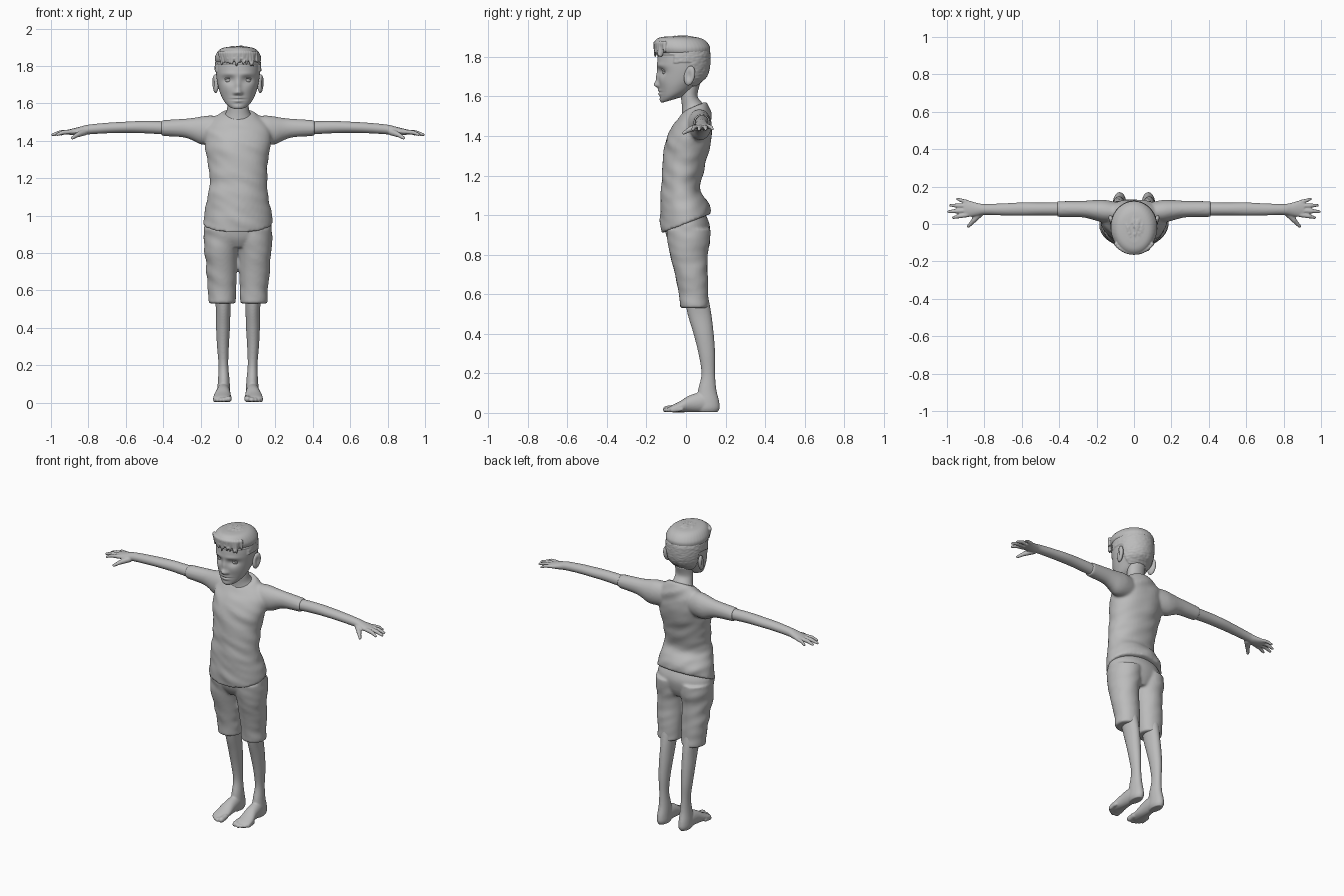
import bpy, bmesh, math, random
from math import sin, cos, pi, radians, sqrt, exp
from mathutils import Vector, Matrix, noise

cube = bpy.data.objects.get("Cube")
if cube:
    bpy.data.objects.remove(cube, do_unlink=True)

random.seed(4)
clay = bpy.data.materials.new("plain_grey")
clay.use_nodes = True
GREY = (0.5, 0.5, 0.5, 1)
clay.diffuse_color = GREY
clay.node_tree.nodes["Principled BSDF"].inputs["Base Color"].default_value = GREY


# ---------- helpers ----------
def spline(rows, steps=6):
    """Smoothly interpolate a short table of section values."""
    out, last = [], len(rows) - 1
    for i in range(last):
        quad = zip(rows[max(i - 1, 0)], rows[i], rows[i + 1], rows[min(i + 2, last)])
        quad = list(quad)
        for k in range(steps):
            t = k / steps
            out.append([b + t / 2 * (c - a + t * (2*a - 5*b + 4*c - d + t * (3*(b - c) + d - a)))
                        for a, b, c, d in quad])
    return out + [list(rows[-1])]


def loft(bm, rings, seg=40):
    """Skin a list of elliptical rings (centre, first radius, second radius)."""
    loops = []
    for c, u, v in rings:
        loops.append([bm.verts.new(c + u * cos(2*pi*j/seg) + v * sin(2*pi*j/seg)) for j in range(seg)])
    for a, b in zip(loops, loops[1:]):
        for j in range(seg):
            k = (j + 1) % seg
            bm.faces.new((a[j], a[k], b[k], b[j]))
    bm.faces.new(loops[0][::-1])
    bm.faces.new(loops[-1])


def standing(bm, rows, side=1, steps=6, seg=40):
    """Rows: height, front y, back y, inner x, outer x, tilt."""
    rings = []
    for z, f, b, x0, x1, tilt in spline(rows, steps):
        r = (b - f) / 2
        rings.append((Vector((side * (x0 + x1) / 2, (f + b) / 2, z)),
                      Vector(((x1 - x0) / 2, 0, 0)), Vector((0, r, r * tilt))))
    loft(bm, rings, seg)


def centred(bm, rows, **kw):
    """Rows: height, front y, back y, half width, tilt."""
    standing(bm, [(z, f, b, -w, w, t) for z, f, b, w, t in rows], **kw)


def reaching(bm, rows, side):
    """Rows along x: x, y, z, depth radius, height radius."""
    loft(bm, [(Vector((side * x, y, z)), Vector((0, ry, 0)), Vector((0, 0, rz)))
              for x, y, z, ry, rz in spline(rows)])


def capsule(bm, p, q, r0, r1, seg=14):
    p, q = Vector(p), Vector(q)
    d = (q - p).normalized()
    u = d.orthogonal().normalized()
    v = d.cross(u)
    ends = [(p, r0, a) for a in (-80, -45, 0)] + [(q, r1, a) for a in (0, 45, 80)]
    loft(bm, [(c + d * r * sin(radians(a)), u * r * cos(radians(a)), v * r * cos(radians(a)))
              for c, r, a in ends], seg)


def ball(bm, centre, radii, turn=0):
    m = Matrix.Translation(centre) @ Matrix.Rotation(turn, 4, "X") @ Matrix.Diagonal((*radii, 1))
    return bmesh.ops.create_uvsphere(bm, u_segments=28, v_segments=20, radius=1, matrix=m)["verts"]


def finish(bm, name, voxel=0, smooth=0):
    """Turn a bmesh into an object, optionally fusing its shells together."""
    bmesh.ops.recalc_face_normals(bm, faces=bm.faces)
    for f in bm.faces:
        f.smooth = True
    mesh = bpy.data.meshes.new(name)
    bm.to_mesh(mesh)
    bm.free()
    mesh.materials.append(clay)
    ob = bpy.data.objects.new(name, mesh)
    bpy.context.collection.objects.link(ob)
    if voxel:
        fuse = ob.modifiers.new("fuse", "REMESH")
        fuse.mode, fuse.voxel_size, fuse.use_smooth_shade = "VOXEL", voxel, True
        soft = ob.modifiers.new("soften", "SMOOTH")
        soft.factor, soft.iterations = 0.5, smooth
    return ob


def wrinkle(bm, amount):
    bm.normal_update()
    for v in bm.verts:
        p = Vector((v.co.x * 8, v.co.y * 8, v.co.z * 20 + v.co.x * 9))
        v.co += Vector((v.co.x, v.co.y, 0)).normalized() * amount * noise.noise(p)


# ---------- shirt ----------
bm = bmesh.new()
centred(bm, [(.957, -.125, .125, .188, .4), (1.0, -.13, .122, .182, .35), (1.06, -.13, .1, .17, .2),
             (1.13, -.126, .07, .158, 0), (1.2, -.122, .085, .153, 0), (1.3, -.115, .11, .164, 0),
             (1.38, -.1, .128, .174, 0), (1.45, -.07, .13, .175, .05), (1.5, -.04, .125, .15, .2),
             (1.535, -.025, .108, .105, .4), (1.55, -.01, .095, .085, .45)])
wrinkle(bm, .009)
for s in (1, -1):
    reaching(bm, [(.06, .06, 1.46, .05, .07), (.15, .068, 1.457, .06, .078), (.2, .073, 1.455, .056, .074),
                  (.25, .078, 1.463, .047, .058), (.3, .08, 1.468, .043, .049), (.41, .08, 1.468, .042, .042)], s)
finish(bm, "shirt", .008, 5)

# ---------- shorts ----------
bm = bmesh.new()
for s in (1, -1):
    standing(bm, [(.53, -.03, .115, .012, .156, 0), (.6, -.036, .113, .009, .161, 0),
                  (.7, -.056, .11, .006, .169, 0), (.8, -.08, .108, .002, .178, 0),
                  (.86, -.092, .121, -.01, .183, 0), (.93, -.1, .122, -.02, .184, 0)], s)
wrinkle(bm, .007)
centred(bm, [(.83, -.065, .09, .08, 0), (.88, -.095, .112, .165, 0),
             (.95, -.11, .12, .18, 0), (1.02, -.11, .09, .15, 0)])
finish(bm, "shorts", .008, 4)

# ---------- arms with hands ----------
FINGERS = [(.118, .135, .95, .009), (.096, .1, .985, .0105), (.072, .066, .995, .011), (.049, .034, .97, .0105)]
for s, label in ((1, "left"), (-1, "right")):
    bm = bmesh.new()
    reaching(bm, [(.35, .08, 1.467, .036, .036), (.5, .08, 1.473, .034, .033), (.6, .08, 1.472, .035, .03),
                  (.7, .078, 1.468, .032, .028), (.8, .078, 1.46, .029, .026), (.84, .078, 1.453, .035, .023),
                  (.88, .081, 1.448, .043, .018), (.91, .084, 1.446, .042, .013)], s)
    for base, tip, reach, r in FINGERS:
        mid = (s * (.45 + reach / 2), (base + tip) / 2, 1.445)
        capsule(bm, (s * .89, base, 1.448), mid, r * 1.2, r * 1.1)
        capsule(bm, mid, (s * (reach - .004), tip, 1.433), r * 1.1, r * .75)
    capsule(bm, (s * .82, .06, 1.447), (s * .858, .018, 1.432), .019, .014)
    capsule(bm, (s * .858, .018, 1.432), (s * .885, -.012, 1.415), .013, .009)
    finish(bm, label + "_arm", .0045, 3)

# ---------- legs with feet ----------
TOES = [(.05, -.1, .017), (.075, -.104, .0125), (.093, -.095, .012), (.109, -.083, .0115), (.123, -.068, .011)]
for s, label in ((1, "left"), (-1, "right")):
    bm = bmesh.new()
    standing(bm, [(.6, -.01, .11, .035, .13, 0), (.5, .008, .128, .04, .118, 0), (.4, .038, .14, .043, .117, 0),
                  (.3, .063, .147, .049, .112, 0), (.2, .078, .147, .052, .104, 0), (.12, .062, .153, .045, .107, 0),
                  (.06, .05, .167, .042, .112, 0), (.025, .05, .17, .042, .112, 0), (.004, .06, .16, .05, .104, 0)], s)
    foot = [(.13, .077, .045, .03, .042), (.08, .078, .053, .036, .05), (.02, .08, .046, .04, .043),
            (-.03, .084, .031, .047, .028), (-.07, .085, .021, .047, .018), (-.085, .082, .018, .038, .012)]
    loft(bm, [(Vector((s * x, y, z)), Vector((rx, 0, 0)), Vector((0, 0, rz)))
              for y, x, z, rx, rz in spline(foot)])
    for x, tip, r in TOES:
        capsule(bm, (s * x, tip + .045, r + .008), (s * x, tip, r + .002), r, r)
    finish(bm, label + "_leg", .005, 3)

# ---------- neck ----------
bm = bmesh.new()
centred(bm, [(1.47, -.03, .12, .12, .3), (1.52, -.022, .103, .083, .4), (1.555, -.02, .08, .062, .3),
             (1.6, -.025, .058, .056, .1), (1.66, -.03, .07, .058, 0)])
finish(bm, "neck")

# ---------- head: skull with sculpted face and close-cropped sides ----------
# x, height, x spread, height spread, push (negative is outward)
FACE = [(0, 1.66, .013, .012, -.021), (0, 1.695, .011, .024, -.011), (.015, 1.655, .008, .007, -.008),
        (.05, 1.725, .023, .015, .015), (.05, 1.756, .03, .01, -.005), (0, 1.629, .019, .006, -.008),
        (0, 1.612, .016, .006, -.009), (0, 1.621, .024, .0025, .005), (0, 1.582, .02, .01, -.005),
        (.06, 1.675, .022, .02, -.004)]
bm = bmesh.new()
centred(bm, [(1.583, -.11, -.025, .028, .3), (1.59, -.123, 0, .05, .32), (1.615, -.129, .04, .075, .3),
             (1.65, -.133, .07, .093, .22), (1.69, -.138, .1, .106, .1), (1.74, -.144, .114, .115, 0),
             (1.79, -.144, .118, .118, 0), (1.83, -.135, .114, .112, 0), (1.87, -.1, .085, .085, 0),
             (1.89, -.04, .03, .03, 0)], steps=12, seg=128)
bm.normal_update()
for v in bm.verts:
    x, y, z = v.co
    if y < -.03:
        v.co.y += sum(p * exp(-((abs(x) - a) / sa) ** 2 / 2 - ((z - h) / sh) ** 2 / 2)
                      for a, h, sa, sh, p in FACE)
    hairline = 1.81 if y < -.06 else 1.77 if y < .03 else 1.655
    if z > hairline:
        v.co += v.normal * (.006 + .002 * noise.noise(Vector((x, y, z * 2)) * 60))
finish(bm, "head")

for s, label in ((1, "left"), (-1, "right")):
    # eye with its lids
    bm = bmesh.new()
    ball(bm, (s * .05, -.1, 1.724), (.021, .02, .016))
    capsule(bm, (s * .034, -.119, 1.732), (s * .05, -.119, 1.737), .004, .0045)
    capsule(bm, (s * .05, -.119, 1.737), (s * .069, -.11, 1.73), .0045, .004)
    finish(bm, label + "_eye")
    # ear with a hollow bowl
    bm = bmesh.new()
    for v in ball(bm, (s * .121, .018, 1.705), (.017, .027, .05), radians(-12)):
        d = ((v.co.y - .014) / .014) ** 2 + ((v.co.z - 1.705) / .026) ** 2
        if v.co.x * s > .121:
            v.co.x -= s * .012 * exp(-d)
        v.co.x += s * .2 * (v.co.y - .018)
    finish(bm, label + "_ear")

# ---------- hair: thick swept top with loose locks ----------
bm = bmesh.new()
centred(bm, [(1.815, -.135, .113, .112, 0), (1.825, -.152, .12, .122, 0), (1.85, -.162, .121, .123, 0),
             (1.88, -.158, .1, .106, 0), (1.897, -.135, .065, .08, 0), (1.903, -.1, .01, .035, 0)])


def crown(x, y):
    return 1.81 + .092 * sqrt(max(0, 1 - (x / .126) ** 2 - ((y + .022) / .146) ** 2))


for i in range(120):
    a, r = random.uniform(0, 2 * pi), sqrt(random.random()) * .93
    x, y = .118 * r * cos(a), -.022 + .137 * r * sin(a)
    x2, y2 = x * .9 + random.uniform(-.012, .012), max(y - .035, -.16)
    capsule(bm, (x, y, crown(x, y)), (x2, y2, crown(x2, y2) + .003), .009, .004, 8)
for i in range(17):
    x = -.096 + .012 * i
    y = -.022 - .138 * sqrt(1 - (x / .128) ** 2)
    drop = random.uniform(1.802, 1.825)
    capsule(bm, (x, y + .006, 1.87), (x + random.uniform(-.012, .012), y + .004, drop), .012, .005, 10)
finish(bm, "hair_top", .004, 1)
